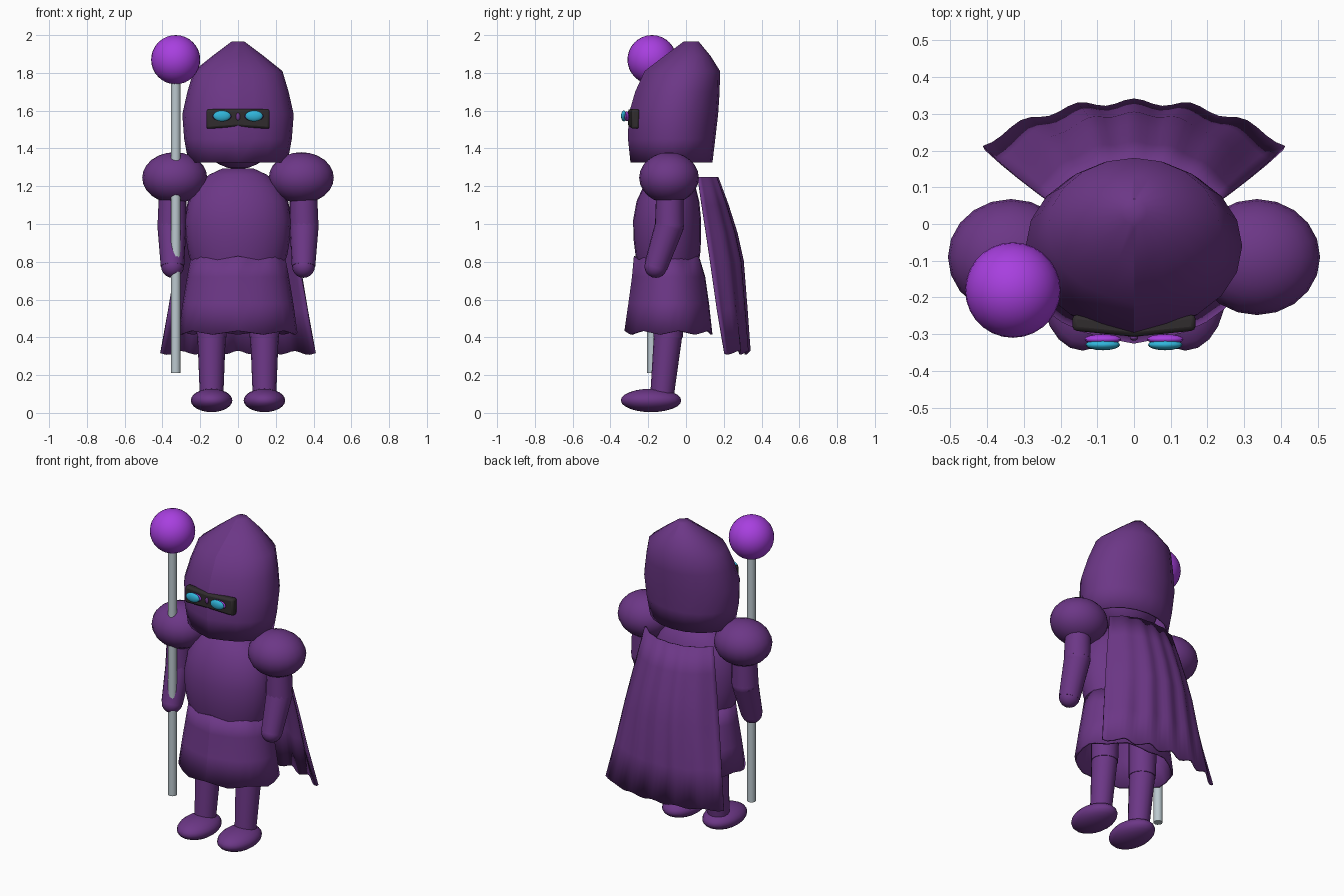
import bpy, bmesh
from math import sin, cos, pi
from mathutils import Vector, Matrix

cube = bpy.data.objects.get("Cube")
if cube:
    bpy.data.objects.remove(cube)


def material(name, rgb):
    m = bpy.data.materials.new(name)
    m.use_nodes = True
    m.diffuse_color = (*rgb, 1)
    bsdf = m.node_tree.nodes["Principled BSDF"]
    bsdf.inputs["Base Color"].default_value = (*rgb, 1)
    bsdf.inputs["Roughness"].default_value = 0.6
    return m


PURPLE = material("deep purple", (0.15, 0.038, 0.24))
VIOLET = material("bright violet", (0.39, 0.05, 0.74))
CYAN = material("eye cyan", (0.03, 0.46, 0.7))
BLACK = material("visor black", (0.03, 0.025, 0.027))
STEEL = material("pale steel", (0.5, 0.58, 0.62))


def finish(name, bm, mat, thickness=0, angle=50):
    bmesh.ops.recalc_face_normals(bm, faces=bm.faces)
    mesh = bpy.data.meshes.new(name)
    bm.to_mesh(mesh)
    bm.free()
    mesh.materials.append(mat)
    ob = bpy.data.objects.new(name, mesh)
    bpy.context.collection.objects.link(ob)
    bpy.ops.object.select_all(action="DESELECT")
    ob.select_set(True)
    bpy.context.view_layer.objects.active = ob
    bpy.ops.object.shade_smooth_by_angle(angle=angle * pi / 180, keep_sharp_edges=True)
    if thickness:
        mod = ob.modifiers.new("cloth thickness", "SOLIDIFY")
        mod.thickness = thickness
        mod.offset = -1
    return ob


def ball(name, centre, radii, mat, segments=20):
    bm = bmesh.new()
    bmesh.ops.create_uvsphere(bm, u_segments=segments, v_segments=segments // 2 + 2, radius=1)
    bmesh.ops.scale(bm, vec=radii, verts=bm.verts)
    bmesh.ops.translate(bm, vec=centre, verts=bm.verts)
    return finish(name, bm, mat)


def limb(name, a, b, ra, rb, mat, segments=16):
    a, b = Vector(a), Vector(b)
    turn = (b - a).to_track_quat("Z", "Y").to_matrix().to_4x4()
    bm = bmesh.new()
    bmesh.ops.create_cone(bm, cap_ends=True, segments=segments, radius1=ra, radius2=rb,
                          depth=(b - a).length,
                          matrix=Matrix.Translation((a + b) / 2) @ turn)
    return finish(name, bm, mat)


def grid_faces(bm, rings, closed):
    for lo, hi in zip(rings, rings[1:]):
        n = len(lo)
        for i in range(n if closed else n - 1):
            j = (i + 1) % n
            bm.faces.new((lo[i], lo[j], hi[j], hi[i]))


def loft(name, rows, mat, segments=20, ridge=0, wave=0, cap=False, thickness=0):
    """Stack oval rings given as (height, half width, front y, back y)."""
    bm = bmesh.new()
    rings = []
    for k, (z, w, front, back) in enumerate(rows):
        mid, depth = (front + back) / 2, (back - front) / 2
        ring = []
        for i in range(segments):
            t = 2 * pi * i / segments
            y = mid - depth * cos(t) - (ridge if i == 0 else 0)
            dz = wave * cos(t * 7) if k in (0, len(rows) - 1) else 0
            ring.append(bm.verts.new((w * sin(t), y, z + dz)))
        rings.append(ring)
    grid_faces(bm, rings, True)
    if cap:
        bm.faces.new(rings[-1])
    if ridge:  # sharp crease down the front
        for lo, hi in zip(rings, rings[1:]):
            bm.edges.get((lo[0], hi[0])).smooth = False
    return finish(name, bm, mat, thickness)


# Hood with the head inside it
loft("hood", [(1.325, 0.262, -0.28, 0.14), (1.45, 0.285, -0.293, 0.155),
              (1.58, 0.295, -0.29, 0.17), (1.70, 0.268, -0.255, 0.178),
              (1.81, 0.235, -0.205, 0.18), (1.89, 0.135, -0.1, 0.13),
              (1.965, 0.035, 0.0, 0.068)],
     PURPLE, ridge=0.014, cap=True, thickness=0.012)
ball("head", (0, -0.07, 1.5), (0.21, 0.17, 0.21), PURPLE)

# Torso and skirt
loft("torso", [(0.76, 0.235, -0.25, 0.06), (0.84, 0.262, -0.268, 0.075),
               (0.92, 0.275, -0.278, 0.08), (1.02, 0.28, -0.28, 0.08),
               (1.12, 0.262, -0.262, 0.07), (1.2, 0.22, -0.225, 0.05),
               (1.26, 0.155, -0.18, 0.01), (1.295, 0.08, -0.13, -0.04)],
     PURPLE, segments=24, cap=True)
loft("skirt", [(0.425, 0.315, -0.318, 0.14), (0.58, 0.293, -0.297, 0.122),
               (0.72, 0.27, -0.278, 0.102), (0.82, 0.25, -0.268, 0.075)],
     PURPLE, segments=28, ridge=0.008, wave=0.01, thickness=0.012)

# Arms, legs and feet
for side, s in (("left", 1), ("right", -1)):
    elbow, wrist = (s * 0.35, -0.088, 0.99), (s * 0.347, -0.16, 0.775)
    ball(side + "_shoulder", (s * 0.335, -0.09, 1.245), (0.172, 0.158, 0.135), PURPLE)
    limb(side + "_upper_arm", (s * 0.345, -0.085, 1.22), elbow, 0.072, 0.077, PURPLE)
    ball(side + "_elbow", elbow, (0.077,) * 3, PURPLE, 16)
    limb(side + "_forearm", elbow, wrist, 0.077, 0.062, PURPLE)
    ball(side + "_hand", wrist, (0.06,) * 3, PURPLE, 16)
    limb(side + "_thigh", (s * 0.14, -0.085, 0.78), (s * 0.14, -0.095, 0.4), 0.085, 0.078, PURPLE)
    limb(side + "_shin", (s * 0.14, -0.095, 0.41), (s * 0.14, -0.128, 0.08), 0.075, 0.062, PURPLE)
    ball(side + "_foot", (s * 0.14, -0.185, 0.066), (0.11, 0.16, 0.062), PURPLE)

# Cape: flared sheet hanging behind, with folds growing toward the hem
bm = bmesh.new()
rows = []
for z, w, end, mid in ((1.25, 0.24, 0.07, 0.168), (1.1, 0.27, 0.092, 0.222),
                       (0.95, 0.3, 0.115, 0.268), (0.8, 0.328, 0.138, 0.3),
                       (0.55, 0.37, 0.175, 0.318), (0.32, 0.412, 0.215, 0.333)):
    drop = (1.25 - z) / 0.93
    row = []
    for i in range(33):
        u = i / 16 - 1
        y = end + (mid - end) * (1 - abs(u) ** 2.4)
        fold = cos(u * 17)
        row.append(bm.verts.new((u * w, y + fold * (0.003 + 0.006 * drop),
                                 z + 0.01 * drop * fold)))
    rows.append(row)
grid_faces(bm, rows, False)
finish("cape", bm, PURPLE, 0.012)

# Visor: bent bar with a nose notch
bm = bmesh.new()
bmesh.ops.create_cube(bm, size=1, matrix=Matrix.Translation((0, -0.285, 1.556))
                      @ Matrix.Diagonal((0.335, 0.044, 0.105, 1)))
bmesh.ops.bisect_plane(bm, geom=bm.verts[:] + bm.edges[:] + bm.faces[:],
                       plane_co=(0, 0, 0), plane_no=(1, 0, 0))
for v in bm.verts:
    v.co.y += 0.1 * abs(v.co.x)
    if abs(v.co.x) < 0.01 and v.co.z < 1.55:
        v.co.z += 0.012
visor = finish("visor", bm, BLACK)
bevel = visor.modifiers.new("rounded corners", "BEVEL")
bevel.width, bevel.segments = 0.012, 2

# Eyes with violet rims
for side, s in (("left", 1), ("right", -1)):
    ball(side + "_eye_rim", (s * 0.085, -0.314, 1.57), (0.05, 0.014, 0.026), VIOLET, 16)
    ball(side + "_eye", (s * 0.085, -0.329, 1.572), (0.047, 0.015, 0.029), CYAN, 16)
ball("nose_stud", (0, -0.31, 1.568), (0.012, 0.008, 0.02), PURPLE, 10)

# Staff and orb
limb("staff", (-0.33, -0.18, 0.21), (-0.33, -0.18, 1.85), 0.026, 0.026, STEEL, 12)
ball("staff_orb", (-0.33, -0.18, 1.87), (0.13,) * 3, VIOLET, 28)
